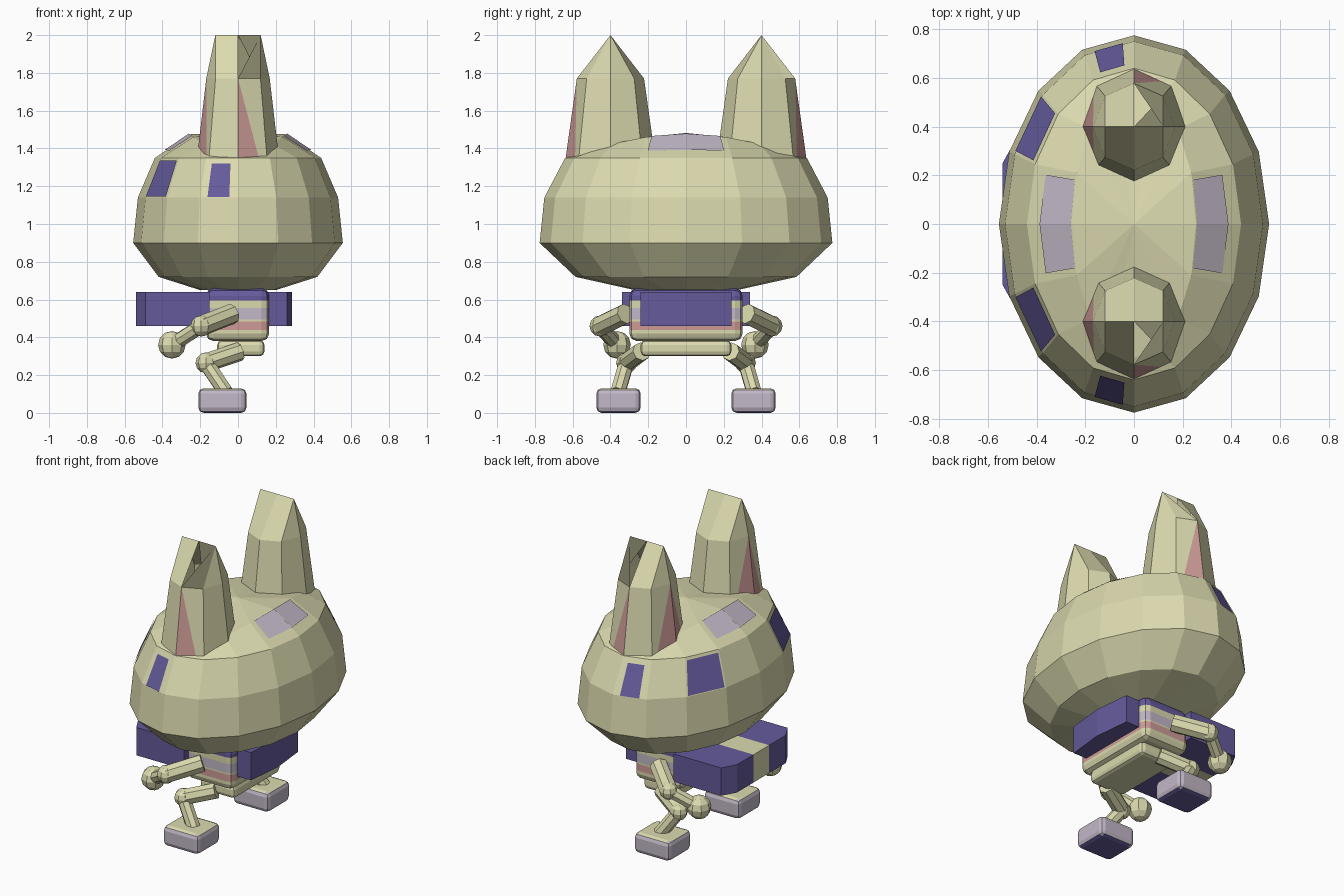
import bpy, bmesh, math
from mathutils import Vector

if "Cube" in bpy.data.objects:
    bpy.data.objects.remove(bpy.data.objects["Cube"])


def colour(name, rgb):
    m = bpy.data.materials.new(name)
    m.diffuse_color = (*rgb, 1)
    m.use_nodes = True
    m.node_tree.nodes["Principled BSDF"].inputs["Base Color"].default_value = m.diffuse_color
    return m


CREAM = colour("cream", (0.71, 0.70, 0.43))
PURPLE = colour("purple", (0.13, 0.105, 0.33))
LAVENDER = colour("pale_lavender", (0.54, 0.48, 0.57))
PINK = colour("pink", (0.62, 0.33, 0.31))


def finish(name, bm, mats, recalc=True):
    if recalc:
        bmesh.ops.recalc_face_normals(bm, faces=bm.faces[:])
    me = bpy.data.meshes.new(name)
    bm.to_mesh(me)
    bm.free()
    for m in mats:
        me.materials.append(m)
    ob = bpy.data.objects.new(name, me)
    bpy.context.collection.objects.link(ob)
    return ob


def rounded_box(lo, hi, r, seg=2):
    lo, hi = Vector(lo), Vector(hi)
    bm = bmesh.new()
    bmesh.ops.create_cube(bm, size=1)
    for v in bm.verts:
        v.co = Vector([(lo[i] + hi[i]) / 2 + v.co[i] * (hi[i] - lo[i]) for i in range(3)])
    bmesh.ops.bevel(bm, geom=bm.edges[:], offset=r, segments=seg, profile=0.5, affect='EDGES')
    return bm


def prism(name, pts, z0, z1, mats, rule=None):
    bm = bmesh.new()
    a = [bm.verts.new((x, y, z0)) for x, y in pts]
    b = [bm.verts.new((x, y, z1)) for x, y in pts]
    n = len(pts)
    bm.faces.new(a)
    bm.faces.new(b)
    for i in range(n):
        bm.faces.new((a[i], a[(i + 1) % n], b[(i + 1) % n], b[i]))
    return bm if name is None else finish(name, bm, mats)


def limb(name, p, q, r, sides=8):
    p, q = Vector(p), Vector(q)
    bm = bmesh.new()
    bmesh.ops.create_cone(bm, cap_ends=True, segments=sides, radius1=r, radius2=r, depth=(q - p).length)
    rot = (q - p).to_track_quat('Z', 'Y')
    for v in bm.verts:
        v.co = rot @ v.co + (p + q) / 2
    finish(name, bm, [CREAM])


def ball(name, c, r):
    bm = bmesh.new()
    bmesh.ops.create_uvsphere(bm, u_segments=8, v_segments=6, radius=r)
    bmesh.ops.translate(bm, verts=bm.verts[:], vec=c)
    finish(name, bm, [CREAM])


# Head: elliptical rings, the last one dips towards the ears
RINGS = [(0.20, 0.27, 0.65), (0.42, 0.585, 0.72), (0.555, 0.775, 0.9),
         (0.53, 0.75, 1.14), (0.44, 0.64, 1.35), (0.255, 0.55, 1.475)]
N = 16


def head_point(k, i):
    rx, ry, z = RINGS[k]
    a = 2 * math.pi * i / N
    if k == 5:
        z -= 0.1 * math.sin(a) ** 2
    return Vector((rx * math.cos(a), ry * math.sin(a), z))


bm = bmesh.new()
rows = [[bm.verts.new(head_point(k, i)) for i in range(N)] for k in range(len(RINGS))]
for lo, hi in zip(rows, rows[1:]):
    for i in range(N):
        j = (i + 1) % N
        bm.faces.new((lo[i], lo[j], hi[j], hi[i]))
bm.faces.new(rows[0])
top = bm.verts.new((0, 0, 1.482))
for i in range(N):
    bm.faces.new((rows[-1][i], rows[-1][(i + 1) % N], top))
finish("head", bm, [CREAM])


# Painted patches lying on the head facets
def patch(name, k, i, j, u0, u1, v0, v1, mat):
    a, b, c, d = head_point(k, i), head_point(k, j), head_point(k + 1, j), head_point(k + 1, i)
    n = (b - a).cross(d - a).normalized()
    if n.dot(a - Vector((0, 0, 1))) < 0:
        n.negate()
    bm = bmesh.new()
    vs = []
    for u, v in ((u0, v0), (u1, v0), (u1, v1), (u0, v1)):
        vs.append(bm.verts.new(a.lerp(b, u).lerp(d.lerp(c, u), v) + n * 0.006))
    f = bm.faces.new(vs)
    bm.normal_update()
    if f.normal.dot(n) < 0:
        f.normal_flip()
    finish(name, bm, [mat], recalc=False)


for s, side in ((1, "left"), (-1, "right")):
    patch("side_mark_" + side, 3, 4 * s, 5 * s, 0.22, 0.79, 0.0, 0.84, PURPLE)
    patch("eye_" + side, 3, 6 * s, 7 * s, 0.03, 0.95, 0.02, 0.92, PURPLE)
    for i, end in ((0, "back"), (8, "front")):
        j = i + s
        patch(f"crown_patch_{end}_{side}", 4, i, j, 0.0, 0.86, 0.3, 0.99, LAVENDER)


# Ears: octagonal, pinched to a ridge, with pink wedges
def ear(name, s):
    bm = bmesh.new()
    rows = []
    for rx, ry, z in ((0.217, 0.237, 1.35), (0.168, 0.178, 1.77), (0.12, 0.0, 2.0)):
        row = []
        for i in range(8):
            a = i * math.pi / 4
            x = rx * math.cos(a)
            if ry == 0 and i in (1, 3, 5, 7):
                x = math.copysign(rx, x)
            row.append(bm.verts.new((x, s * (0.4 + ry * math.sin(a)), z)))
        rows.append(row)
    wedges = {1: (1, 0.72), 3: (1, 0.8), 4: (0, 0.8)}   # facet: (pink corner, base share)
    for i in range(8):
        a, b = rows[0][i], rows[0][(i + 1) % 8]
        c, d = rows[1][(i + 1) % 8], rows[1][i]
        if i in wedges:
            corner, t = wedges[i]
            if corner:
                a, b, c, d = b, a, d, c
            m = bm.verts.new(a.co.lerp(b.co, t))
            bm.faces.new((a, m, d)).material_index = 1
            bm.faces.new((m, b, c, d))
        else:
            bm.faces.new((a, b, c, d))
        bm.faces.new((d, c, rows[2][(i + 1) % 8], rows[2][i]))
    bmesh.ops.remove_doubles(bm, verts=bm.verts[:], dist=0.0005)
    finish(name, bm, [CREAM, PINK])


ear("ear_left", 1)
ear("ear_right", -1)

# Torso with stripes by height
bm = rounded_box((-0.17, -0.30, 0.38), (0.165, 0.30, 0.66), 0.04)
for z in (0.44, 0.485, 0.495, 0.555, 0.595):
    bmesh.ops.bisect_plane(bm, geom=bm.verts[:] + bm.edges[:] + bm.faces[:],
                           plane_co=(0, 0, z), plane_no=(0, 0, 1))
for f in bm.faces:
    z = f.calc_center_median().z
    f.material_index = 1 if z > 0.595 else 2 if 0.495 < z < 0.555 else 3 if 0.44 < z < 0.485 else 0
finish("torso", bm, [CREAM, PURPLE, LAVENDER, PINK])
finish("pelvis", rounded_box((-0.11, -0.24, 0.30), (0.14, 0.24, 0.385), 0.025), [CREAM])

# Front and back packs
bm = prism(None, [(-0.15, -0.34), (-0.15, 0.34), (-0.49, 0.34), (-0.54, 0.25),
                  (-0.54, -0.25), (-0.49, -0.34)], 0.46, 0.64, None)
for y in (-0.08, 0.08):
    bmesh.ops.bisect_plane(bm, geom=bm.verts[:] + bm.edges[:] + bm.faces[:],
                           plane_co=(0, y, 0), plane_no=(0, 1, 0))
for f in bm.faces:
    f.material_index = int(abs(f.calc_center_median().y) < 0.08 and f.normal.z > -0.9
                           and max(abs(v.co.y) for v in f.verts) < 0.09)
finish("front_pack", bm, [PURPLE, CREAM])
prism("back_pack", [(0.15, -0.24), (0.26, -0.24), (0.285, 0), (0.26, 0.24), (0.15, 0.24)],
      0.46, 0.64, [PURPLE])

# Arms, legs and feet on both sides
for s, side in ((1, "left"), (-1, "right")):
    shoulder, elbow, hand = (-0.03, 0.32 * s, 0.525), (-0.195, 0.455 * s, 0.46), (-0.35, 0.365 * s, 0.36)
    limb("upper_arm_" + side, shoulder, elbow, 0.055)
    ball("elbow_" + side, elbow, 0.056)
    limb("forearm_" + side, elbow, hand, 0.04)
    ball("hand_" + side, hand, 0.073)
    hip, knee, ankle = (0.01, 0.235 * s, 0.325), (-0.17, 0.315 * s, 0.265), (-0.065, 0.36 * s, 0.11)
    limb("thigh_" + side, hip, knee, 0.05)
    ball("knee_" + side, knee, 0.055)
    limb("shin_" + side, knee, ankle, 0.042)
    y0, y1 = sorted((0.24 * s, 0.475 * s))
    bm = rounded_box((-0.21, y0, 0.0), (0.045, y1, 0.13), 0.028)
    bm.normal_update()
    for f in bm.faces:
        f.material_index = 1 if f.normal.z < -0.9 else 2 if f.normal.z > 0.9 else 0
    finish("foot_" + side, bm, [LAVENDER, PURPLE, CREAM])
